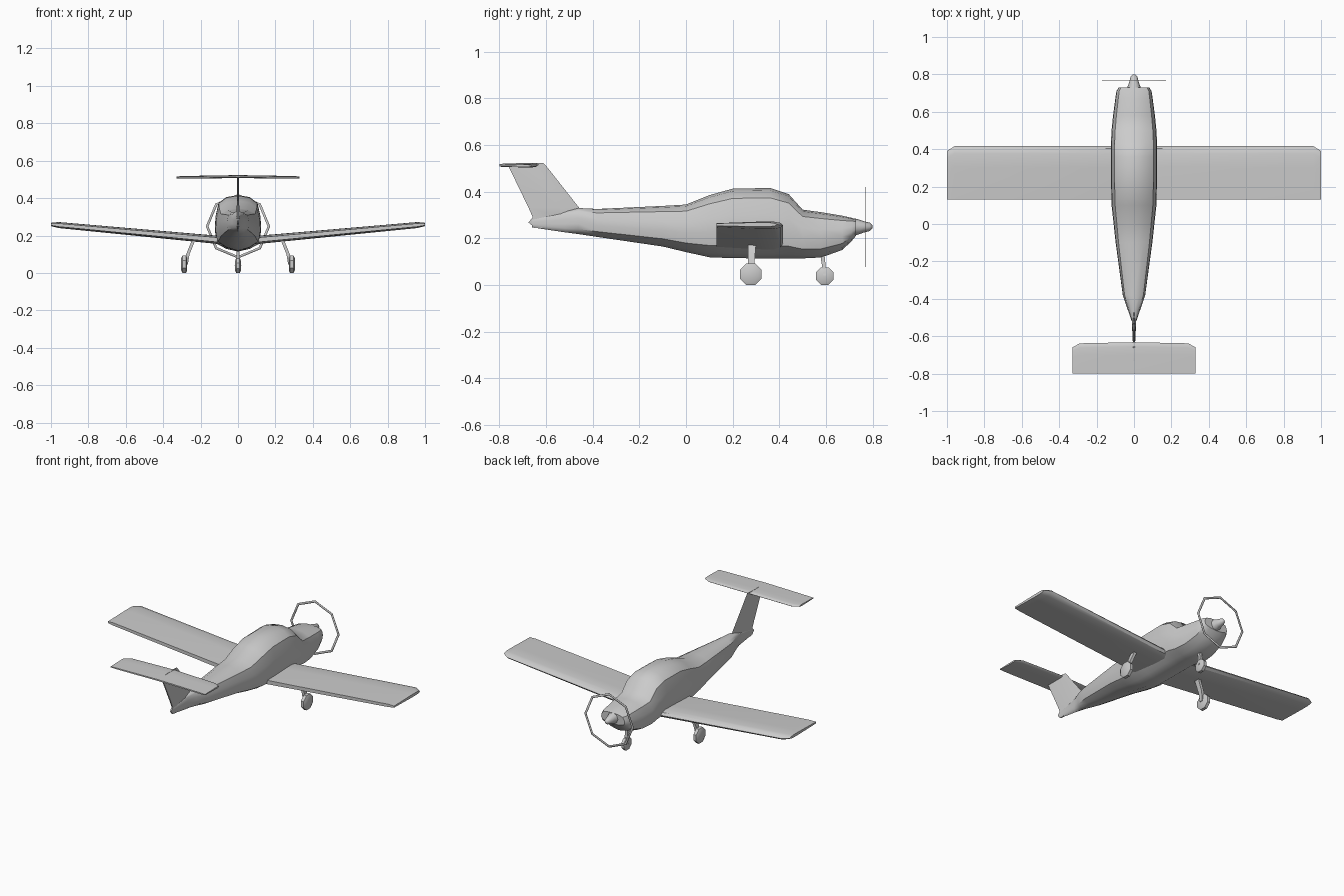
import bpy, bmesh
from math import sin, cos, pi, radians

if "Cube" in bpy.data.objects:
    bpy.data.objects.remove(bpy.data.objects["Cube"])


def finish(name, bm, mirror=False, angle=35):
    bmesh.ops.recalc_face_normals(bm, faces=bm.faces)
    me = bpy.data.meshes.new(name)
    bm.to_mesh(me)
    bm.free()
    ob = bpy.data.objects.new(name, me)
    bpy.context.collection.objects.link(ob)
    if mirror:
        ob.modifiers.new("mirror", 'MIRROR').use_mirror_merge = False
    bpy.ops.object.select_all(action='DESELECT')
    ob.select_set(True)
    bpy.context.view_layer.objects.active = ob
    bpy.ops.object.shade_smooth_by_angle(angle=radians(angle))
    return ob


def loft(name, rings, mirror=False, angle=35):
    """Skin a list of closed rings and cap both ends."""
    bm = bmesh.new()
    vs = [[bm.verts.new(p) for p in r] for r in rings]
    n = len(vs[0])
    for a, b in zip(vs, vs[1:]):
        for i in range(n):
            j = (i + 1) % n
            bm.faces.new((a[i], a[j], b[j], b[i]))
    bm.faces.new(vs[0])
    bm.faces.new(vs[-1])
    return finish(name, bm, mirror, angle)


# Fuselage: (y, top, bottom, half width)
stations = [(-0.66, 0.285, 0.247, 0.005), (-0.52, 0.315, 0.226, 0.012),
            (-0.46, 0.33, 0.218, 0.033), (-0.38, 0.326, 0.206, 0.06),
            (-0.1, 0.339, 0.165, 0.098), (0.0, 0.345, 0.141, 0.109),
            (0.1, 0.385, 0.119, 0.12), (0.2, 0.413, 0.115, 0.123),
            (0.36, 0.416, 0.114, 0.124), (0.44, 0.39, 0.114, 0.123),
            (0.5, 0.323, 0.114, 0.12), (0.58, 0.312, 0.118, 0.112),
            (0.67, 0.297, 0.15, 0.1), (0.71, 0.288, 0.188, 0.094),
            (0.73, 0.282, 0.212, 0.082)]
half = [(0, 1), (0.5, 0.965), (0.84, 0.86), (0.97, 0.62), (1, 0.4),
        (0.92, 0.19), (0.52, 0.07), (0, 0)]
section = half + [(-x, z) for x, z in half[-2:0:-1]]
loft("fuselage", [[(w * fx, y, b + (t - b) * fz) for fx, fz in section]
                  for y, t, b, w in stations], angle=40)

# Spinner
loft("spinner", [[(r * cos(i * pi / 4), y, 0.249 + r * sin(i * pi / 4)) for i in range(8)]
                 for y, r in [(0.72, 0.037), (0.735, 0.034), (0.76, 0.025),
                              (0.788, 0.018), (0.8, 0.006)]], angle=50)

# Propeller disc outline: thin octagonal band
bm = bmesh.new()
R = [[bm.verts.new((r * cos(i * pi / 4), 0.768, 0.249 + r * sin(i * pi / 4)))
      for i in range(8)] for r in (0.158, 0.172)]
for i in range(8):
    j = (i + 1) % 8
    bm.faces.new((R[0][i], R[0][j], R[1][j], R[1][i]))
ring = finish("propeller_ring", bm)
sol = ring.modifiers.new("thickness", 'SOLIDIFY')
sol.thickness, sol.offset = 0.003, 0


# Lifting surfaces: chord section from trailing edge to rounded leading edge
def panel(x, z, back, front, h):
    prof = [(0, 0.55), (0.6, 0.95), (0.86, 1), (0.96, 0.65), (1, 0),
            (0.96, -0.65), (0.86, -1), (0.6, -0.95), (0, -0.55)]
    return [(x, back + (front - back) * c, z + h * t) for c, t in prof]


loft("wing", [panel(0.06, 0.172, 0.13, 0.418, 0.023),
              panel(0.12, 0.178, 0.13, 0.416, 0.022),
              panel(0.96, 0.256, 0.13, 0.416, 0.016),
              panel(1.0, 0.259, 0.13, 0.39, 0.009)], mirror=True, angle=30)
loft("tailplane", [panel(s * x, z, -0.8, f, h) for s, x, z, f, h in
                   [(-1, 0.33, 0.511, -0.66, 0.005), (-1, 0.29, 0.511, -0.638, 0.007),
                    (1, 0, 0.515, -0.632, 0.008),
                    (1, 0.29, 0.511, -0.638, 0.007), (1, 0.33, 0.511, -0.66, 0.005)]],
     angle=30)


# Fin and rudder heel, drawn as a lens section at each height
def fin_ring(z, back, front, t):
    m = back + (front - back) * 0.6
    return [(0, front, z), (t, m, z), (t * 0.6, back, z), (-t * 0.6, back, z), (-t, m, z)]


loft("tail_fin", [fin_ring(0.245, -0.647, -0.60, 0.005), fin_ring(0.268, -0.676, -0.52, 0.006),
                  fin_ring(0.29, -0.657, -0.45, 0.007), fin_ring(0.331, -0.675, -0.458, 0.007),
                  fin_ring(0.515, -0.764, -0.603, 0.005), fin_ring(0.524, -0.72, -0.612, 0.004)])


# Wheels: octagonal with bevelled rims
def wheel(name, x, y, apothem, w, mirror):
    r = apothem / cos(pi / 8)
    loft(name, [[(x + dx, y + k * r * cos((i + .5) * pi / 4),
                  apothem + k * r * sin((i + .5) * pi / 4)) for i in range(8)]
                for dx, k in [(-w, 0.72), (-w * 0.6, 1), (w * 0.6, 1), (w, 0.72)]], mirror)


wheel("main_wheel", 0.288, 0.277, 0.046, 0.016, True)
wheel("nose_wheel", 0, 0.595, 0.038, 0.015, False)


# Landing gear legs
def leg(name, ends, mirror):
    loft(name, [[(x - a, y - b, z), (x + a, y - b, z), (x + a, y + b, z), (x - a, y + b, z)]
                for x, y, z, a, b in ends], mirror)


leg("main_leg", [(0.232, 0.283, 0.188, 0.009, 0.018), (0.268, 0.28, 0.1, 0.009, 0.014),
                 (0.274, 0.277, 0.046, 0.006, 0.01)], True)
leg("nose_leg", [(0, 0.585, 0.13, 0.009, 0.009), (0, 0.59, 0.09, 0.009, 0.008),
                 (0, 0.595, 0.04, 0.018, 0.006)], False)
